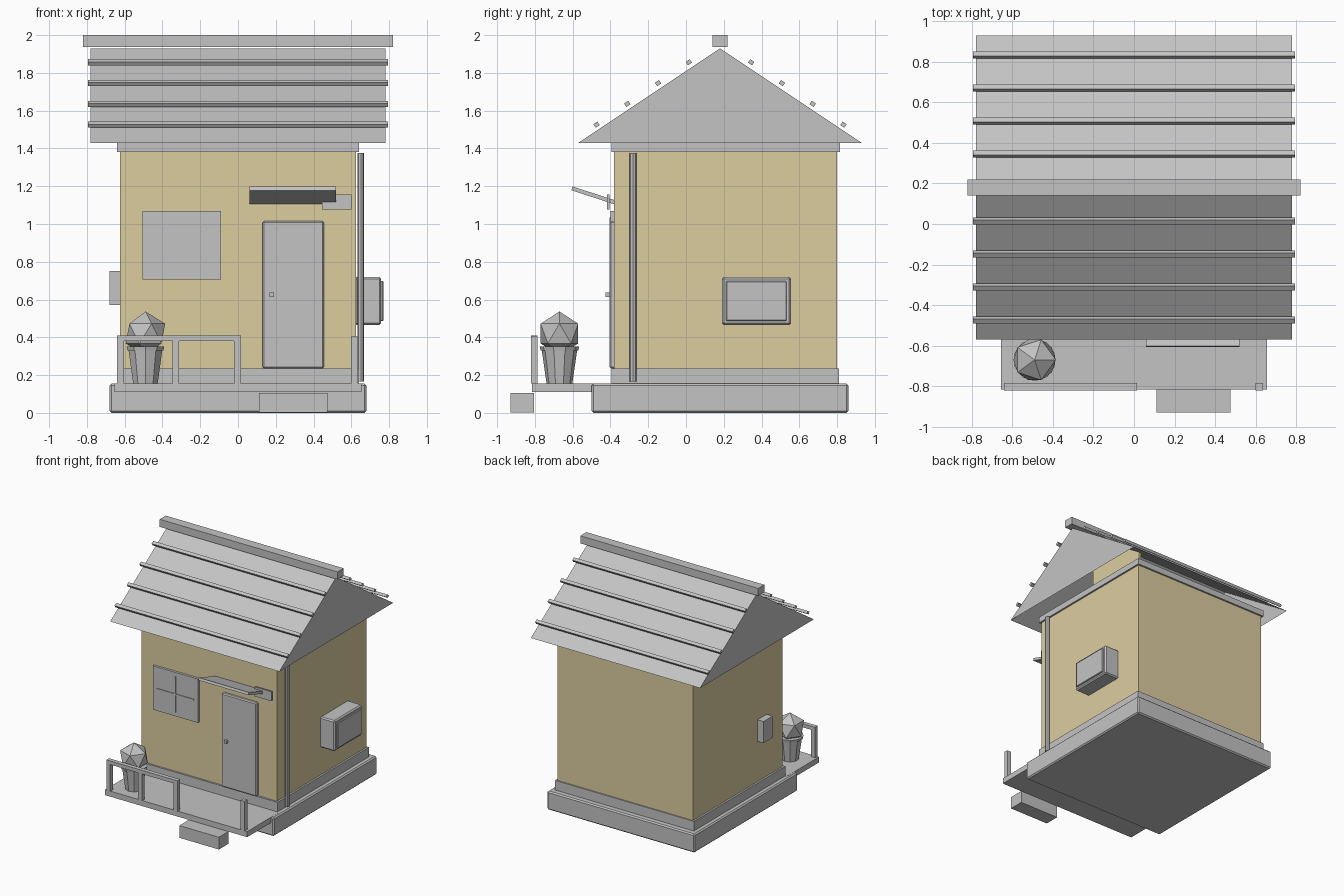
import bpy, bmesh, math
from mathutils import Matrix

if "Cube" in bpy.data.objects:
    bpy.data.objects.remove(bpy.data.objects["Cube"])


def material(name, rgb):
    m = bpy.data.materials.new(name)
    m.diffuse_color = (*rgb, 1)
    m.use_nodes = True
    m.node_tree.nodes["Principled BSDF"].inputs["Base Color"].default_value = m.diffuse_color
    return m


GREY = material("grey", (0.55, 0.55, 0.55))
TAN = material("tan", (0.72, 0.61, 0.35))


def finish(name, bm, mat):
    me = bpy.data.meshes.new(name)
    bm.to_mesh(me)
    bm.free()
    me.materials.append(mat)
    ob = bpy.data.objects.new(name, me)
    bpy.context.collection.objects.link(ob)
    return ob


def box(name, x, y, z, mat=GREY, bevel=0, tilt=0):
    """Box from (min, max) ranges, optionally bevelled and tilted about x."""
    bm = bmesh.new()
    size = [r[1] - r[0] for r in (x, y, z)]
    mid = [(r[0] + r[1]) / 2 for r in (x, y, z)]
    bmesh.ops.create_cube(bm, size=1, matrix=Matrix.Translation(mid)
                          @ Matrix.Rotation(tilt, 4, 'X')
                          @ Matrix.Diagonal((*size, 1)))
    ob = finish(name, bm, mat)
    if bevel:
        mod = ob.modifiers.new("bevel", 'BEVEL')
        mod.width = bevel
        mod.segments = 1
    return ob


def cone(name, xy, z0, z1, r0, r1, sides, mat=GREY):
    bm = bmesh.new()
    bmesh.ops.create_cone(bm, cap_ends=True, segments=sides, radius1=r0,
                          radius2=r1, depth=z1 - z0,
                          matrix=Matrix.Translation((*xy, (z0 + z1) / 2)))
    return finish(name, bm, mat)


# Base and walls
box("foundation", (-.68, .68), (-.5, .86), (0, .155), bevel=.01)
box("plinth", (-.64, .64), (-.395, .81), (.155, .235))
box("walls", (-.625, .625), (-.38, .8), (.235, 1.38), TAN)
box("wall_trim", (-.64, .64), (-.395, .815), (1.38, 1.43))

# Hollow gable roof, open underneath
RIDGE_Y, RIDGE_Z, EAVE_Z, HALF = .18, 1.93, 1.43, .75
bm = bmesh.new()
ends = [[bm.verts.new((x, RIDGE_Y + dy, z)) for dy, z in
         ((-HALF, EAVE_Z), (0, RIDGE_Z), (HALF, EAVE_Z))] for x in (-.78, .78)]
a, b = ends
for f in (a, b, (a[0], b[0], b[1], a[1]), (a[1], b[1], b[2], a[2])):
    bm.faces.new(f)
bmesh.ops.recalc_face_normals(bm, faces=bm.faces)
finish("roof", bm, GREY)
box("ridge_cap", (-.82, .82), (.14, .22), (1.937, 2))

# Tan wall infill under the roof
bm = bmesh.new()
profile = ((.24, 1.43), (.8, 1.43), (.8, 1.5), (.24, 1.87))
face = bm.faces.new([bm.verts.new((.6, y, z)) for y, z in profile])
ext = bmesh.ops.extrude_face_region(bm, geom=[face])
bmesh.ops.translate(bm, vec=(.02, 0, 0), verts=[
    v for v in ext["geom"] if isinstance(v, bmesh.types.BMVert)])
bmesh.ops.recalc_face_normals(bm, faces=bm.faces)
finish("attic_wall", bm, TAN)

# Roof battens on both slopes
slope = math.atan2(RIDGE_Z - EAVE_Z, HALF)
for side in (-1, 1):
    for i in range(4):
        y = RIDGE_Y + side * (.165 + .163 * i)
        z = 1.856 - .11 * i
        box("roof_batten", (-.795, .795), (y - .013, y + .013),
            (z - .011, z + .011), tilt=-side * slope)

# Door, window, awning and wall plate
box("door", (.13, .455), (-.405, -.37), (.235, 1.015), bevel=.008)
box("door_knob", (.167, .19), (-.425, -.4), (.613, .637))
box("window", (-.505, -.09), (-.4, -.375), (.705, 1.07))
box("window_bar_vertical", (-.303, -.292), (-.406, -.395), (.74, 1.035))
box("window_bar_horizontal", (-.47, -.125), (-.406, -.395), (.882, .893))
box("awning", (.06, .52), (-.61, -.37), (1.141, 1.162), tilt=-math.radians(18))
box("wall_plate", (.445, .6), (-.418, -.405), (1.077, 1.155))

# Fittings on the side walls
cone("downpipe", (.65, -.28), .165, 1.375, .018, .018, 8)
box("cooling_unit", (.62, .758), (.19, .555), (.465, .72), bevel=.01)
box("cooling_unit_panel", (.75, .77), (.212, .533), (.487, .698), bevel=.004)
box("meter_box", (-.68, -.62), (-.17, -.05), (.57, .75))

# Porch, step and railing
box("porch_deck", (-.655, .655), (-.815, -.39), (.11, .156))
box("porch_step", (.11, .475), (-.93, -.805), (.003, .105))
for x in (-.622, -.33, -.002, .617):
    box("railing_post", (x - .018, x + .018), (-.82, -.785), (.155, .405))
box("railing_top", (-.64, .015), (-.82, -.785), (.38, .41))

# Potted bush
POT = (-.49, -.67)
cone("pot", POT, .155, .34, .068, .095, 10)
cone("pot_rim", POT, .33, .352, .1, .105, 10)
bm = bmesh.new()
bmesh.ops.create_icosphere(bm, subdivisions=1, radius=.117,
                           matrix=Matrix.Translation((*POT, .42)))
finish("bush", bm, GREY)
